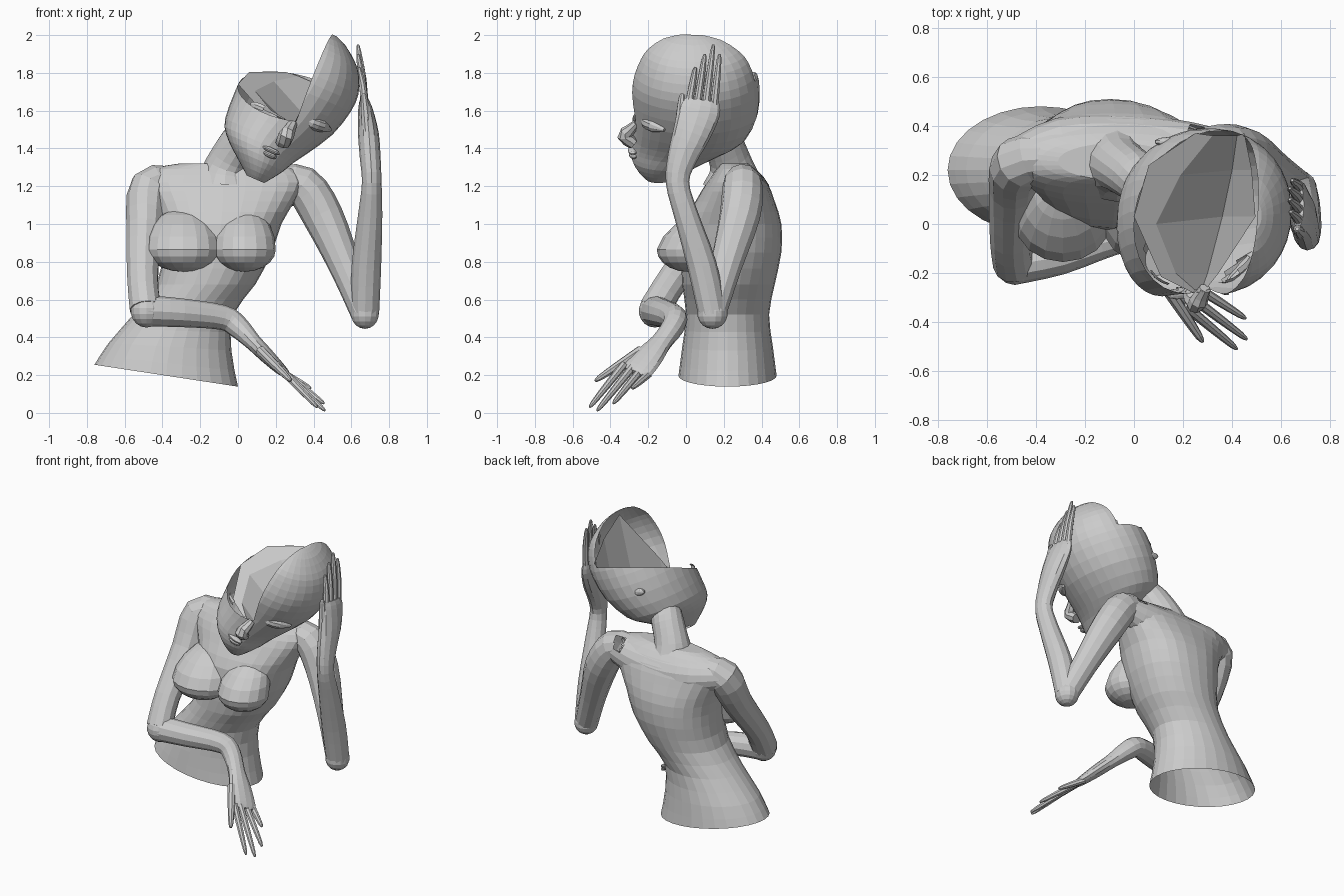
import bpy, bmesh, math
from mathutils import Vector as V, Matrix
from mathutils.bvhtree import BVHTree

clay = bpy.data.materials.new("clay_grey")
clay.diffuse_color = (0.6, 0.6, 0.6, 1)


def finish(name, bm, recalc=True):
    if recalc:
        bmesh.ops.recalc_face_normals(bm, faces=bm.faces)
    me = bpy.data.meshes.new(name)
    bm.to_mesh(me)
    bm.free()
    me.materials.append(clay)
    ob = bpy.data.objects.new(name, me)
    bpy.context.collection.objects.link(ob)
    return ob


def smooth_rows(rows, k):
    """Catmull-Rom subdivision of a list of number rows."""
    out = []
    for i in range(len(rows) - 1):
        p = [rows[max(i - 1, 0)], rows[i], rows[i + 1], rows[min(i + 2, len(rows) - 1)]]
        for s in range(k):
            t = s / k
            out.append([0.5 * (2 * b + (c - a) * t + (2 * a - 5 * b + 4 * c - d) * t * t
                               + (3 * b - a - 3 * c + d) * t ** 3) for a, b, c, d in zip(*p)])
    out.append(list(rows[-1]))
    return out


def loft(rings, n):
    """Closed skin over rings given as (centre, half axis, half axis, squareness power)."""
    bm = bmesh.new()
    loops = []
    for c, a, b, e in rings:
        loop = []
        for i in range(n):
            s, t = math.cos(2 * math.pi * i / n), math.sin(2 * math.pi * i / n)
            loop.append(bm.verts.new(c + a * math.copysign(abs(s) ** e, s) + b * math.copysign(abs(t) ** e, t)))
        loops.append(loop)
    for p, q in zip(loops, loops[1:]):
        for i in range(n):
            j = (i + 1) % n
            bm.faces.new((p[i], p[j], q[j], q[i]))
    bm.faces.new(loops[0])
    bm.faces.new(loops[-1])
    bmesh.ops.recalc_face_normals(bm, faces=bm.faces)
    return bm


def limb(name, pts, ref=(1, 0, 0), n=12, k=3):
    """Tapered tube; pts = x, y, z, radius along ref, radius across."""
    rows = smooth_rows([list(p) if len(p) == 5 else list(p) + [p[3]] for p in pts], k)
    rings = []
    for i, r in enumerate(rows):
        t = (V(rows[min(i + 1, len(rows) - 1)][:3]) - V(rows[max(i - 1, 0)][:3])).normalized()
        a = V(ref)
        a = (a - t * a.dot(t)).normalized()
        rings.append((V(r[:3]), a * r[3], t.cross(a) * r[4], 1))
    return finish(name, loft(rings, n))


def ball(name, c, r, rot=0.0, seg=14, shape=None):
    bm = bmesh.new()
    bmesh.ops.create_uvsphere(bm, u_segments=seg, v_segments=seg // 2 + 2, radius=1)
    for v in bm.verts:
        if shape:
            shape(v.co)
        v.co = Matrix.Rotation(rot, 3, 'Y') @ V([v.co[i] * r[i] for i in range(3)]) + V(c)
    return finish(name, bm)


def finger(name, base, tip, r=0.022, bow=(0, 0, 0)):
    b, t = V(base), V(tip)
    m = (b + t) / 2 + V(bow)
    limb(name, [(*b, r), (*m, r * 0.85), (*b.lerp(t, 0.9), r * 0.6), (*t, r * 0.25)],
         ref=(0.3, 1, 0.2), n=8, k=2)


# torso, open at the bottom: x, y, z, half width, tilt, half depth, squareness
torso = smooth_rows([
    (-0.38, 0.22, 0.197, 0.38, -0.058, 0.26, 1),
    (-0.36, 0.22, 0.35, 0.325, -0.02, 0.24, 1),
    (-0.29, 0.22, 0.52, 0.265, 0, 0.22, 1),
    (-0.17, 0.225, 0.68, 0.262, 0, 0.245, 0.95),
    (-0.11, 0.24, 0.85, 0.29, 0, 0.265, 0.9),
    (-0.09, 0.245, 1.0, 0.32, 0, 0.26, 0.87),
    (-0.08, 0.26, 1.12, 0.38, 0, 0.21, 0.85),
    (-0.08, 0.27, 1.22, 0.43, 0, 0.16, 0.85),
    (-0.08, 0.265, 1.29, 0.38, 0, 0.105, 0.9),
    (-0.07, 0.255, 1.32, 0.24, 0, 0.075, 1)], 2)
bm = loft([(V(r[:3]), V((r[3], 0, r[4])), V((0, r[5], 0)), r[6]) for r in torso], 28)
bottom = [f for f in bm.faces if len(f.verts) > 4 and f.calc_center_median().z < 0.3]
bmesh.ops.delete(bm, geom=bottom, context='FACES_ONLY')
finish("torso", bm, False)
# shoulder blades and muscles joining the arms to the back
limb("shoulder_girdle", [(-0.47, 0.26, 1.2, 0.09), (-0.3, 0.315, 1.175, 0.118), (-0.08, 0.31, 1.15, 0.14),
                         (0.16, 0.31, 1.175, 0.118), (0.34, 0.3, 1.21, 0.09)], ref=(0, 1, 0), n=16)


# breasts: upper half drawn out and swept back into the chest
def teardrop(co):
    if co.z > 0:
        co.y += 0.85 * co.z ** 1.4
        co.z *= 1.9


ball("breast_right", (-0.29, 0.01, 0.865), (0.195, 0.165, 0.118), seg=16, shape=teardrop)
ball("breast_left", (0.035, 0.01, 0.865), (0.165, 0.165, 0.118), seg=16, shape=teardrop)

# neck
limb("neck", [(-0.07, 0.25, 1.22, 0.16), (-0.06, 0.24, 1.31, 0.115), (0.0, 0.2, 1.42, 0.105),
              (0.04, 0.17, 1.47, 0.1)], n=16)

# head: tilted shell; height, left, right, front, back
up, side = V((0.4, 0, 0.917)), V((0.917, 0, -0.4))
head = smooth_rows([
    (1.17, -0.46, -0.36, -0.21, -0.08),
    (1.21, -0.51, -0.33, -0.25, 0.0),
    (1.27, -0.587, -0.29, -0.285, 0.10),
    (1.33, -0.65, -0.26, -0.295, 0.22),
    (1.40, -0.685, -0.215, -0.29, 0.32),
    (1.55, -0.695, -0.13, -0.282, 0.38),
    (1.70, -0.69, -0.09, -0.29, 0.39),
    (1.80, -0.67, -0.09, -0.275, 0.375),
    (1.89, -0.62, -0.125, -0.24, 0.34),
    (1.95, -0.56, -0.175, -0.2, 0.29),
    (2.01, -0.48, -0.257, -0.12, 0.2),
    (2.035, -0.4, -0.32, -0.03, 0.1)], 2)
bm = loft([(up * u + side * (l + r) / 2 + V((0, (f + b) / 2, 0)), side * (r - l) / 2,
            V((0, (b - f) / 2, 0)), 1) for u, l, r, f, b in head], 32)
# wedge opening in the skull between two planes
planes = [(V((0.27, -0.3, 1.54)), V((0.24, -0.35, 0.9))),
          (V((0.27, -0.3, 1.45)), V((-0.286, 0.023, 0.107)))]
for co, no in planes:
    bmesh.ops.bisect_plane(bm, geom=bm.verts[:] + bm.edges[:] + bm.faces[:], plane_co=co, plane_no=no)
gone = [f for f in bm.faces if all((f.calc_center_median() - co).dot(no) > 0 for co, no in planes)]
bmesh.ops.delete(bm, geom=gone, context='FACES')
finish("head_shell", bm, False)


# ledge and slot inside the opening, rows running from brow to back of the skull
def ledge(x, y):
    return (x, y, 1.54 + (0.35 * (y + 0.3) - 0.24 * (x - 0.27)) / 0.9)


rows = [[ledge(0.24, -0.28), ledge(0.25, -0.27), (0.275, -0.27, 1.49), (0.29, -0.27, 1.5)],
        [ledge(0.11, -0.215), ledge(0.17, -0.2), (0.30, -0.2, 1.47), (0.345, -0.2, 1.63)],
        [ledge(0.0, 0.03), ledge(0.09, 0.0), (0.36, 0.03, 1.43), (0.495, 0.03, 1.98)],
        [ledge(0.06, 0.24), ledge(0.19, 0.2), (0.40, 0.22, 1.52), (0.48, 0.22, 1.89)],
        [ledge(0.25, 0.37), ledge(0.32, 0.36), (0.42, 0.36, 1.74), (0.45, 0.37, 1.78)]]
bm = bmesh.new()
grid = [[bm.verts.new(p) for p in r] for r in rows]
for p, q in zip(grid, grid[1:]):
    for i in range(3):
        bm.faces.new((p[i], p[i + 1], q[i + 1], q[i]))
finish("skull_slot", bm)

# face details
limb("nose", [(0.29, -0.262, 1.535, 0.025, 0.02), (0.272, -0.295, 1.5, 0.034, 0.03),
              (0.255, -0.325, 1.467, 0.042, 0.04), (0.238, -0.28, 1.425, 0.04, 0.03)], n=8, k=2)
limb("eyelid_left", [(0.345, -0.232, 1.56, 0.008), (0.385, -0.207, 1.54, 0.034), (0.44, -0.17, 1.52, 0.034),
                     (0.49, -0.115, 1.498, 0.008)], ref=(0, 0, 1), n=10, k=2)
limb("eyelid_right", [(0.06, -0.16, 1.64, 0.008), (0.1, -0.2, 1.625, 0.026), (0.145, -0.225, 1.605, 0.026),
                      (0.185, -0.245, 1.585, 0.008)], ref=(0, 0, 1), n=10, k=2)
ball("upper_lip", (0.175, -0.282, 1.39), (0.055, 0.026, 0.015), 0.41, 10)
ball("lower_lip", (0.167, -0.277, 1.367), (0.045, 0.026, 0.016), 0.41, 10)
ball("ear", (0.14, 0.335, 1.65), (0.06, 0.02, 0.025), 0.3, 10)

# bent arm across the waist
limb("upper_arm_right", [(-0.34, 0.28, 1.22, 0.08), (-0.465, 0.25, 1.19, 0.11), (-0.495, 0.14, 0.98, 0.097),
                         (-0.505, -0.06, 0.72, 0.083), (-0.49, -0.165, 0.55, 0.085)], ref=(0.7, 0.2, -0.7))
ball("elbow_right", (-0.485, -0.165, 0.54), (0.085, 0.085, 0.088))
limb("forearm_right", [(-0.49, -0.165, 0.54, 0.083), (-0.3, -0.13, 0.53, 0.076), (-0.08, -0.06, 0.505, 0.066),
                       (0.0, -0.07, 0.455, 0.06), (0.08, -0.13, 0.375, 0.058, 0.045),
                       (0.15, -0.19, 0.305, 0.08, 0.04), (0.22, -0.25, 0.235, 0.088, 0.03),
                       (0.245, -0.275, 0.21, 0.075, 0.02)], ref=(0.1, 1, 0))
tips = [(0.42, -0.51, 0.03), (0.46, -0.47, 0.012), (0.455, -0.385, 0.05), (0.385, -0.285, 0.13)]
for i, tip in enumerate(tips):
    s = (i - 1.5) * 0.048
    finger(f"finger_right_{i}", (0.225 + 0.3 * s, -0.265 + 0.9 * s, 0.23 - 0.35 * s), tip)
finger("thumb_right", (0.12, -0.24, 0.33), (0.28, -0.48, 0.17), 0.027)

# raised arm with the hand against the head
limb("upper_arm_left", [(0.2, 0.29, 1.22, 0.08), (0.34, 0.3, 1.205, 0.105), (0.45, 0.285, 1.04, 0.108),
                        (0.57, 0.21, 0.77, 0.085), (0.67, 0.14, 0.53, 0.075)], ref=(0.7, 0, 0.7))
ball("elbow_left", (0.672, 0.14, 0.525), (0.076, 0.08, 0.08))
limb("forearm_left", [(0.672, 0.14, 0.525, 0.075), (0.68, 0.085, 0.78, 0.078), (0.7, 0.0, 1.05, 0.064),
                      (0.708, -0.045, 1.22, 0.052, 0.062), (0.7, -0.02, 1.35, 0.055, 0.078),
                      (0.69, 0.03, 1.48, 0.055, 0.1), (0.675, 0.07, 1.6, 0.04, 0.112),
                      (0.668, 0.08, 1.655, 0.025, 0.095)])
tips = [(0.64, 0.05, 1.83), (0.635, 0.1, 1.9), (0.635, 0.145, 1.95), (0.645, 0.178, 1.9)]
for i, tip in enumerate(tips):
    finger(f"finger_left_{i}", (0.67, 0.015 + 0.045 * i, 1.63), tip, 0.022, (0.005, 0, 0))
finger("thumb_left", (0.685, -0.035, 1.48), (0.665, -0.02, 1.69), 0.03)

# remove faces buried inside a neighbouring part
parts = [o for o in bpy.context.collection.objects if o.name != "skull_slot"]
trees = {o.name: BVHTree.FromPolygons([v.co for v in o.data.vertices], [p.vertices[:] for p in o.data.polygons])
         for o in parts}


def buried(p, tree):
    loc, no, _, dist = tree.find_nearest(p)
    return dist < 0.25 and (p - loc).dot(no) < -0.004


for o in parts:
    bm = bmesh.new()
    bm.from_mesh(o.data)
    hidden = [f for f in bm.faces if any(all(buried(v.co, t) for v in f.verts)
                                         for n, t in trees.items() if n != o.name)]
    bmesh.ops.delete(bm, geom=hidden, context='FACES')
    bm.to_mesh(o.data)
    bm.free()
